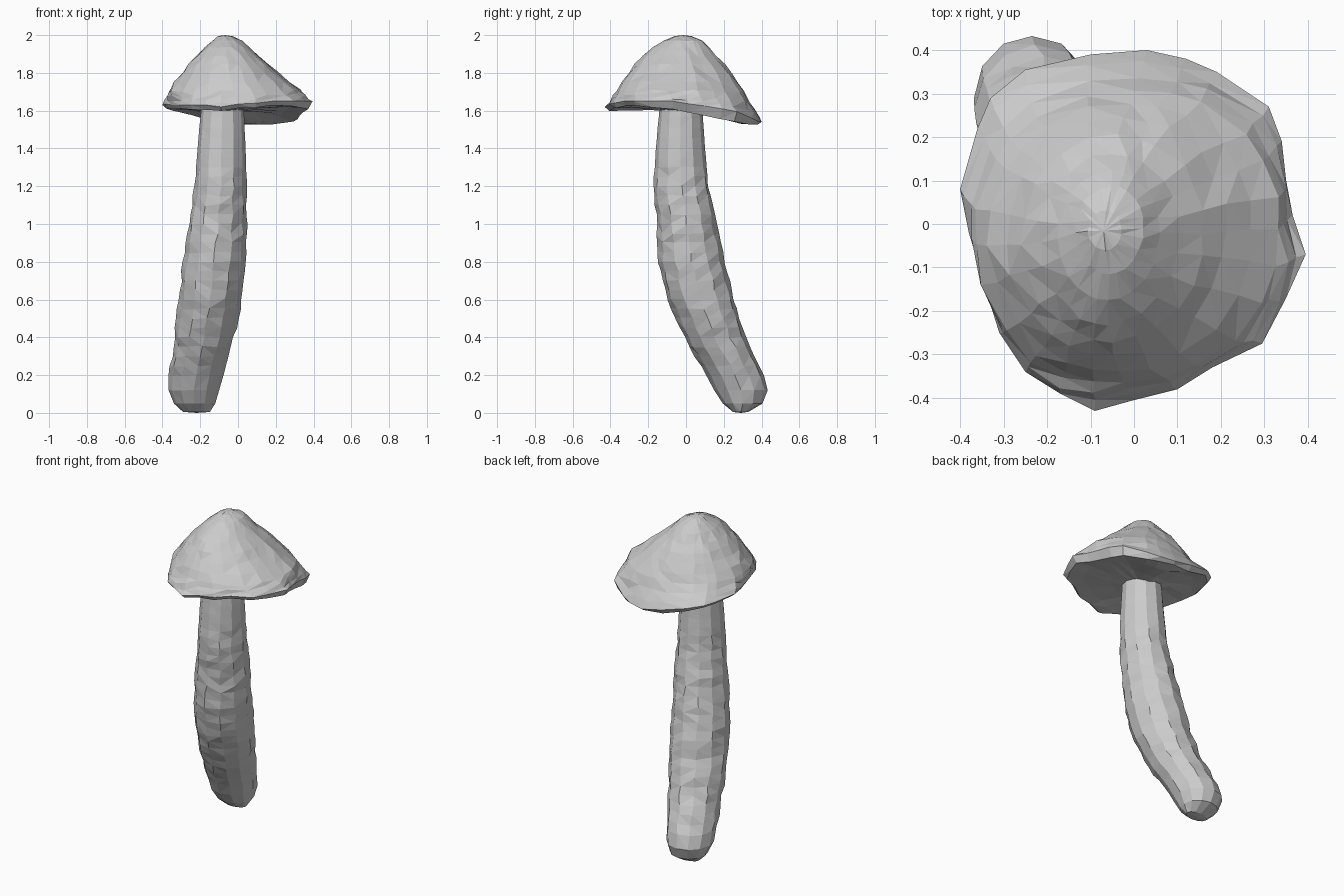
import bpy, bmesh, math, random
from mathutils import Vector

if "Cube" in bpy.data.objects:
    bpy.data.objects.remove(bpy.data.objects["Cube"])

random.seed(4)


def jitter(a):
    return Vector([random.uniform(-a, a) for _ in range(3)])


def skin(name, rings, top, bottom):
    """Bridge rings (listed top to bottom) and close both ends with a fan."""
    bm = bmesh.new()
    loops = [[bm.verts.new(p) for p in ring] for ring in rings]
    n = len(loops[0])
    for a, b in zip(loops, loops[1:]):
        for i in range(n):
            j = (i + 1) % n
            bm.faces.new((a[i], b[i], b[j], a[j]))
    for loop, tip in ((loops[0], top), (loops[-1], bottom)):
        v = bm.verts.new(tip)
        for i in range(n):
            bm.faces.new((loop[i], loop[(i + 1) % n], v))
    bmesh.ops.recalc_face_normals(bm, faces=bm.faces)
    bmesh.ops.triangulate(bm, faces=bm.faces)
    mesh = bpy.data.meshes.new(name)
    bm.to_mesh(mesh)
    bm.free()
    obj = bpy.data.objects.new(name, mesh)
    bpy.context.collection.objects.link(obj)
    return obj


def section(angles, z, x0, x1, y0, y1, amount, bulge=0):
    """Jittered ellipse filling the x and y extents; bulge swells the back right."""
    ring = []
    for t in angles:
        r = 0.5 * (1 + bulge * max(0, math.cos(t - 0.7)) ** 4)
        ring.append(Vector(((x0 + x1) / 2 + (x1 - x0) * r * math.cos(t),
                            (y0 + y1) / 2 + (y1 - y0) * r * math.sin(t), z))
                    + jitter(amount))
    return ring


# Stem: curved and lumpy; sections are z, x min, x max, y min, y max
sections = [
    (1.62, -.195, .03, -.14, .085), (1.4, -.215, .04, -.16, .10),
    (1.2, -.23, .045, -.17, .12), (1.0, -.26, .045, -.155, .16),
    (.8, -.29, .042, -.145, .205), (.6, -.315, .02, -.10, .255),
    (.4, -.335, -.02, -.01, .315), (.2, -.367, -.08, .11, .41),
    (.12, -.368, -.10, .15, .433), (.05, -.34, -.12, .195, .405),
    (.005, -.29, -.15, .25, .33)]
stem_angles = [math.tau * i / 12 for i in range(12)]
stem_rings = []
for k, (a, b) in enumerate(zip(sections, sections[1:] + sections[-1:])):
    steps = 4 if k < 7 else 1
    for s in range(steps):
        values = [p + (q - p) * s / steps for p, q in zip(a, b)]
        z = values[0]
        amount = .001 if z < .15 or z > 1.25 else .006
        stem_rings.append(section(stem_angles, *values, amount))
skin("stem", stem_rings, (-.083, -.028, 1.62), (-.22, .29, 0))

# Cap: round dome sections flowing into an uneven rim outline
rim = [Vector(p) for p in (
    (.395, -.07, 1.65), (.365, .02, 1.635), (.35, .1, 1.625), (.34, .19, 1.61),
    (.31, .27, 1.595), (.19, .35, 1.56), (.12, .38, 1.545), (.03, .40, 1.54),
    (-.1, .39, 1.565), (-.25, .355, 1.60), (-.33, .29, 1.615), (-.36, .22, 1.62),
    (-.40, .08, 1.63), (-.38, -.02, 1.635), (-.35, -.12, 1.63),
    (-.31, -.25, 1.63), (-.25, -.34, 1.63), (-.17, -.39, 1.63),
    (-.09, -.43, 1.62), (0, -.405, 1.635), (.1, -.38, 1.64), (.18, -.33, 1.65),
    (.295, -.275, 1.65), (.35, -.17, 1.65))]
dome = [(1.993, -.105, -.03, -.06, .03), (1.97, -.135, .02, -.115, .085),
        (1.935, -.175, .055, -.175, .12), (1.89, -.22, .10, -.23, .16),
        (1.845, -.26, .155, -.27, .20), (1.80, -.295, .205, -.305, .24),
        (1.75, -.335, .265, -.34, .275), (1.705, -.367, .325, -.37, .305)]
angles = [math.atan2(p.y, p.x) for p in rim]
cap_rings = [section(angles, *d, .002 if d[0] > 1.92 else .006, .07) for d in dome]
shoulder = cap_rings[-1]
for f in (.35, .7):
    cap_rings.append([a.lerp(b, f) + jitter(.006)
                      for a, b in zip(shoulder, rim)])
cap_rings.append(rim)

# Cap underside: rolled lip, deepest at the back right, then nearly flat
under = Vector((-.07, -.02, 1.59))
for f, lip in ((.95, 1), (.75, .5), (.4, 0)):
    ring = []
    for p, t in zip(rim, angles):
        drop = lip * (.02 + .03 * max(0, math.cos(t - .7)))
        q = under.lerp(p, f) - Vector((0, 0, drop)) + jitter(.004)
        q.z = max(q.z, 1.527)
        ring.append(q)
    cap_rings.append(ring)
skin("cap", cap_rings, (-.07, -.015, 2.0), under)
